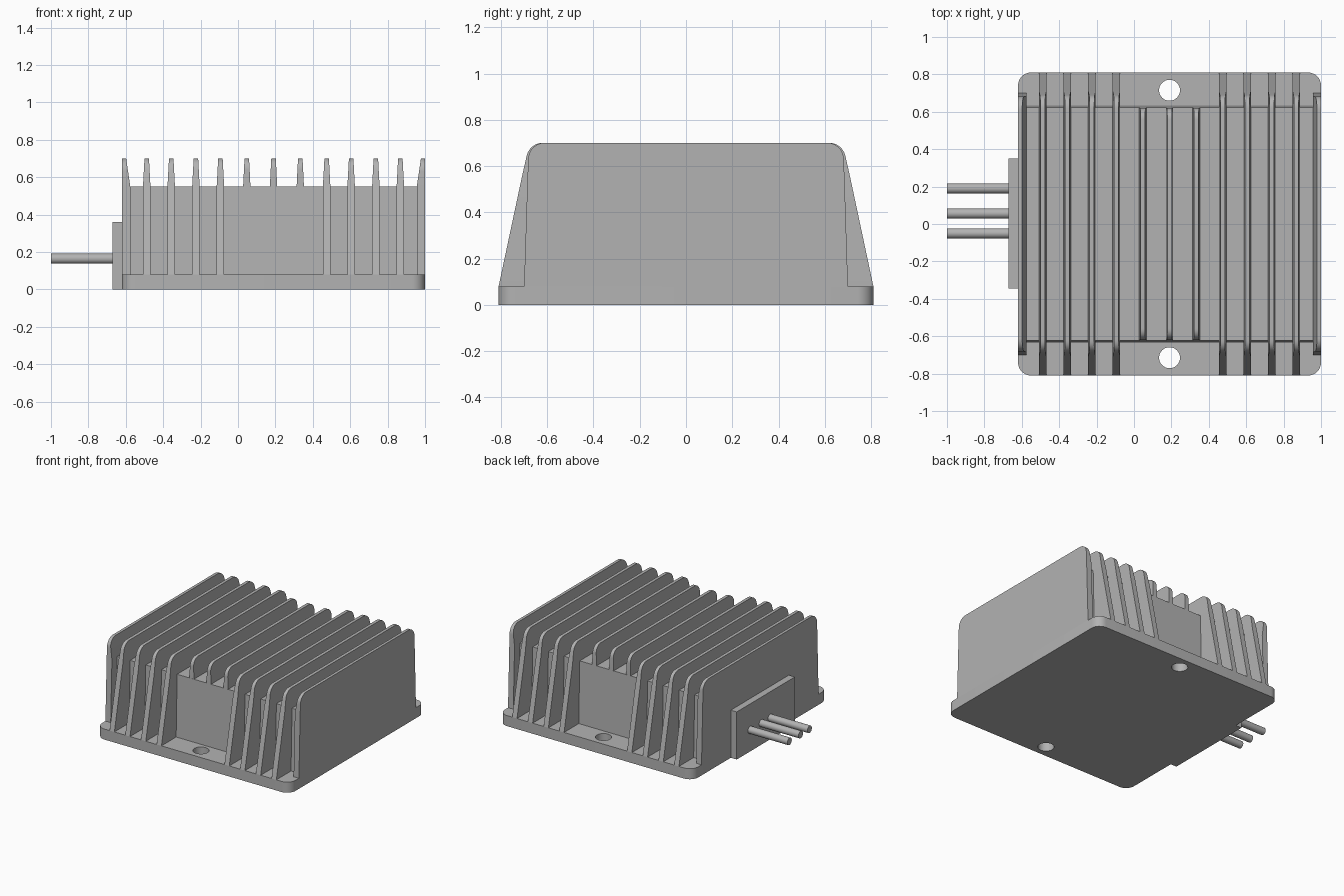
import bpy, bmesh
from math import sin, cos, pi

cube = bpy.data.objects.get("Cube")
if cube:
    bpy.data.objects.remove(cube, do_unlink=True)

grey = bpy.data.materials.new("cast_metal_grey")
grey.use_nodes = True
grey.diffuse_color = (0.45, 0.45, 0.45, 1)
grey.node_tree.nodes["Principled BSDF"].inputs["Base Color"].default_value = grey.diffuse_color

MID = 0.19                      # centre of the housing along x
HALF = 0.81                     # half size of the square base
BASE_TOP, BODY_TOP, FIN_TOP = 0.08, 0.55, 0.70


def finish(obj, angle=30):
    obj.data.materials.clear()
    obj.data.materials.append(grey)
    bpy.ops.object.select_all(action="DESELECT")
    obj.select_set(True)
    bpy.context.view_layer.objects.active = obj
    bpy.ops.object.shade_smooth_by_angle(angle=angle * pi / 180)


def loft(name, rows):
    """Stack rectangles (z, y0, y1, x0, x1) into a closed solid."""
    bm = bmesh.new()
    rings = [[bm.verts.new(p) for p in
              ((x0, y0, z), (x1, y0, z), (x1, y1, z), (x0, y1, z))]
             for z, y0, y1, x0, x1 in rows]
    for low, high in zip(rings, rings[1:]):
        for i in range(4):
            j = (i + 1) % 4
            bm.faces.new((low[i], low[j], high[j], high[i]))
    bm.faces.new(rings[0][::-1])
    bm.faces.new(rings[-1])
    mesh = bpy.data.meshes.new(name)
    bm.to_mesh(mesh)
    bm.free()
    obj = bpy.data.objects.new(name, mesh)
    bpy.context.collection.objects.link(obj)
    finish(obj)


def fin(name, x, outline, left, right):
    """Fin with rounded upper ends; left and right are (wide, narrow) offsets."""
    rows = []
    for z, y in outline:
        t = max(0, (z - BODY_TOP) / (FIN_TOP - BODY_TOP))
        a = left[0] + (left[1] - left[0]) * t
        b = right[0] + (right[1] - right[0]) * t
        rows.append((z, -y, y, x - a, x + b))
    loft(name, rows)


def rounded_end(y, r):
    """Quarter circle from the end of a fin up to its top edge."""
    return [(FIN_TOP - r + r * sin(a), y - r + r * cos(a))
            for a in (i * pi / 16 for i in range(1, 9))]


# Base plate: rounded square with two screw holes
def circle(cx, cy, r, start=0, sweep=2 * pi, steps=32):
    return [(cx + r * cos(start + sweep * i / steps),
             cy + r * sin(start + sweep * i / steps)) for i in range(steps)]


R = 0.07
outline = []
for k, (sx, sy) in enumerate(((1, 1), (-1, 1), (-1, -1), (1, -1))):
    cx, cy, a = MID + sx * (HALF - R), sy * (HALF - R), k * pi / 2
    outline += circle(cx, cy, R, a, pi / 2, 8)
    outline.append((cx + R * cos(a + pi / 2), cy + R * sin(a + pi / 2)))

curve = bpy.data.curves.new("base_plate", "CURVE")
curve.dimensions = "2D"
curve.fill_mode = "BOTH"
curve.extrude = BASE_TOP / 2
for points in (outline, circle(MID, 0.715, 0.056), circle(MID, -0.715, 0.056)):
    spline = curve.splines.new("POLY")
    spline.points.add(len(points) - 1)
    for p, (x, y) in zip(spline.points, points):
        p.co = (x, y, 0, 1)
    spline.use_cyclic_u = True
base = bpy.data.objects.new("base_plate", curve)
bpy.context.collection.objects.link(base)
base.location.z = BASE_TOP / 2
bpy.ops.object.select_all(action="DESELECT")
base.select_set(True)
bpy.context.view_layer.objects.active = base
bpy.ops.object.convert(target="MESH")
base = bpy.context.view_layer.objects.active
bm = bmesh.new()
bm.from_mesh(base.data)
bmesh.ops.remove_doubles(bm, verts=bm.verts, dist=0.0005)
bmesh.ops.recalc_face_normals(bm, faces=bm.faces)
bm.to_mesh(base.data)
bm.free()
finish(base)

# Housing body between the outer walls
loft("housing_body", [(0.04, -0.635, 0.635, MID - 0.79, MID + 0.79),
                      (BODY_TOP, -0.622, 0.622, MID - 0.79, MID + 0.79)])

# Outer walls, flush with the base sides
wall = [(BASE_TOP, 0.70), (BODY_TOP, 0.685), (0.63, 0.682)] + rounded_end(0.682, 0.07)
fin("right_wall", MID - HALF, wall, (0, 0), (0.044, 0.022))
fin("left_wall", MID + HALF, wall, (0.044, 0.022), (0, 0))

# Long fins reaching the edge of the base
width = (0.02, 0.012)
long_fin = [(BASE_TOP, HALF), (BODY_TOP, 0.71), (0.63, 0.692)] + rounded_end(0.69, 0.07)
for i, d in enumerate((0.284, 0.415, 0.547, 0.678), 1):
    for side, s in (("right", -1), ("left", 1)):
        fin(f"long_fin_{side}_{i}", MID + s * d, long_fin, width, width)

# Short fins on top of the body
short_fin = [(0.54, 0.622), (0.64, 0.62)] + rounded_end(0.62, 0.06)
for side, d in (("right", -0.143), ("middle", 0), ("left", 0.143)):
    fin(f"short_fin_{side}", MID + d, short_fin, width, width)

# Connector plate with three pins
loft("connector_plate", [(z, -0.345, 0.35, -0.67, -0.61) for z in (0, 0.36)])
for i, y in enumerate((-0.05, 0.056, 0.19), 1):
    bpy.ops.mesh.primitive_cylinder_add(vertices=24, radius=0.027, depth=0.34,
                                        location=(-0.83, y, 0.164),
                                        rotation=(0, pi / 2, 0))
    pin = bpy.context.object
    pin.name = f"connector_pin_{i}"
    finish(pin)
